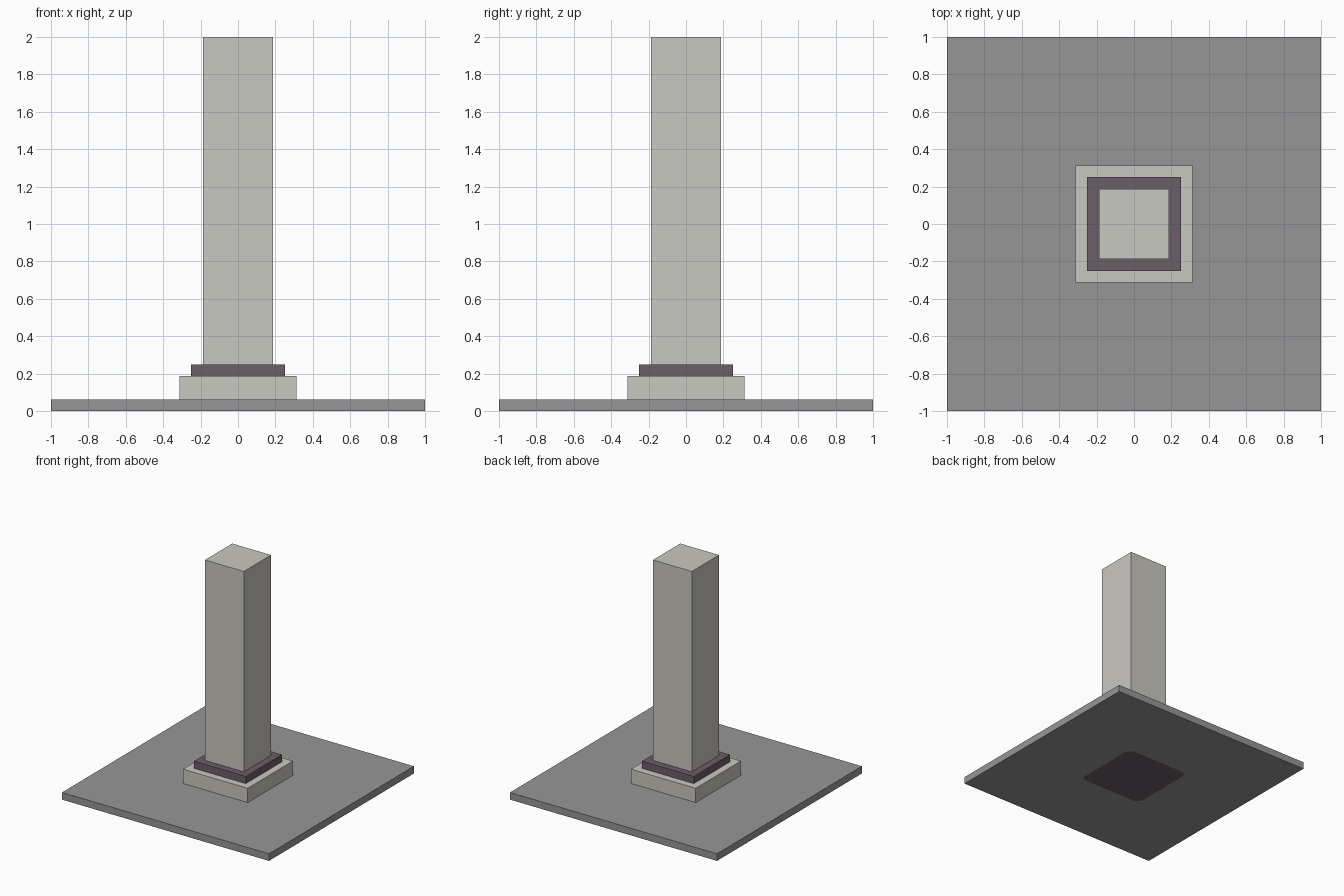
import bpy
import bmesh

if "Cube" in bpy.data.objects:
    bpy.data.objects.remove(bpy.data.objects["Cube"])


def material(name, hex_rgb):
    def lin(c):
        c /= 255
        return c / 12.92 if c <= 0.04045 else ((c + 0.055) / 1.055) ** 2.4
    m = bpy.data.materials.new(name)
    m.diffuse_color = (*[lin(c) for c in hex_rgb], 1)
    m.use_nodes = True
    m.node_tree.nodes["Principled BSDF"].inputs["Base Color"].default_value = m.diffuse_color
    return m


stone = material("pale stone", (0xC9, 0xC8, 0xC1))
purple = material("dusky purple", (0x6B, 0x5E, 0x68))
grey = material("mid grey", (0x96, 0x96, 0x96))


def box(name, half, z0, z1, mats, patch=None):
    """Square block; patch=(half, chamfer) cuts a second-colour octagon in its underside."""
    bm = bmesh.new()
    ring = [(-1, -1), (1, -1), (1, 1), (-1, 1)]
    low = [bm.verts.new((x * half, y * half, z0)) for x, y in ring]
    top = [bm.verts.new((x * half, y * half, z1)) for x, y in ring]
    bm.faces.new(top)
    for i in range(4):
        j = (i + 1) % 4
        bm.faces.new((low[i], low[j], top[j], top[i]))
    if patch:
        h, c = patch
        octagon = []
        for i, (x, y) in enumerate(ring):
            along_y = (x * h, y * (h - c), z0)
            along_x = (x * (h - c), y * h, z0)
            pair = (along_y, along_x) if i % 2 == 0 else (along_x, along_y)
            octagon += [bm.verts.new(p) for p in pair]
        bm.faces.new(octagon).material_index = 1
        for i in range(4):
            j = (i + 1) % 4
            bm.faces.new((low[i], octagon[2 * i], octagon[2 * i + 1]))
            bm.faces.new((low[i], octagon[2 * i + 1], octagon[2 * j], low[j]))
    else:
        bm.faces.new(low[::-1])
    bmesh.ops.recalc_face_normals(bm, faces=bm.faces)
    mesh = bpy.data.meshes.new(name)
    bm.to_mesh(mesh)
    bm.free()
    for m in mats:
        mesh.materials.append(m)
    ob = bpy.data.objects.new(name, mesh)
    bpy.context.collection.objects.link(ob)
    return ob


# Floor slab with the chamfered purple patch underneath
box("floor_slab", 1.0, 0.0, 0.0625, [grey, purple], patch=(0.3125, 0.04))
# Stepped foot and pillar
box("plinth", 0.3125, 0.0625, 0.1875, [stone])
box("collar", 0.25, 0.1875, 0.25, [purple])
box("pillar", 0.1875, 0.25, 2.0, [stone])
